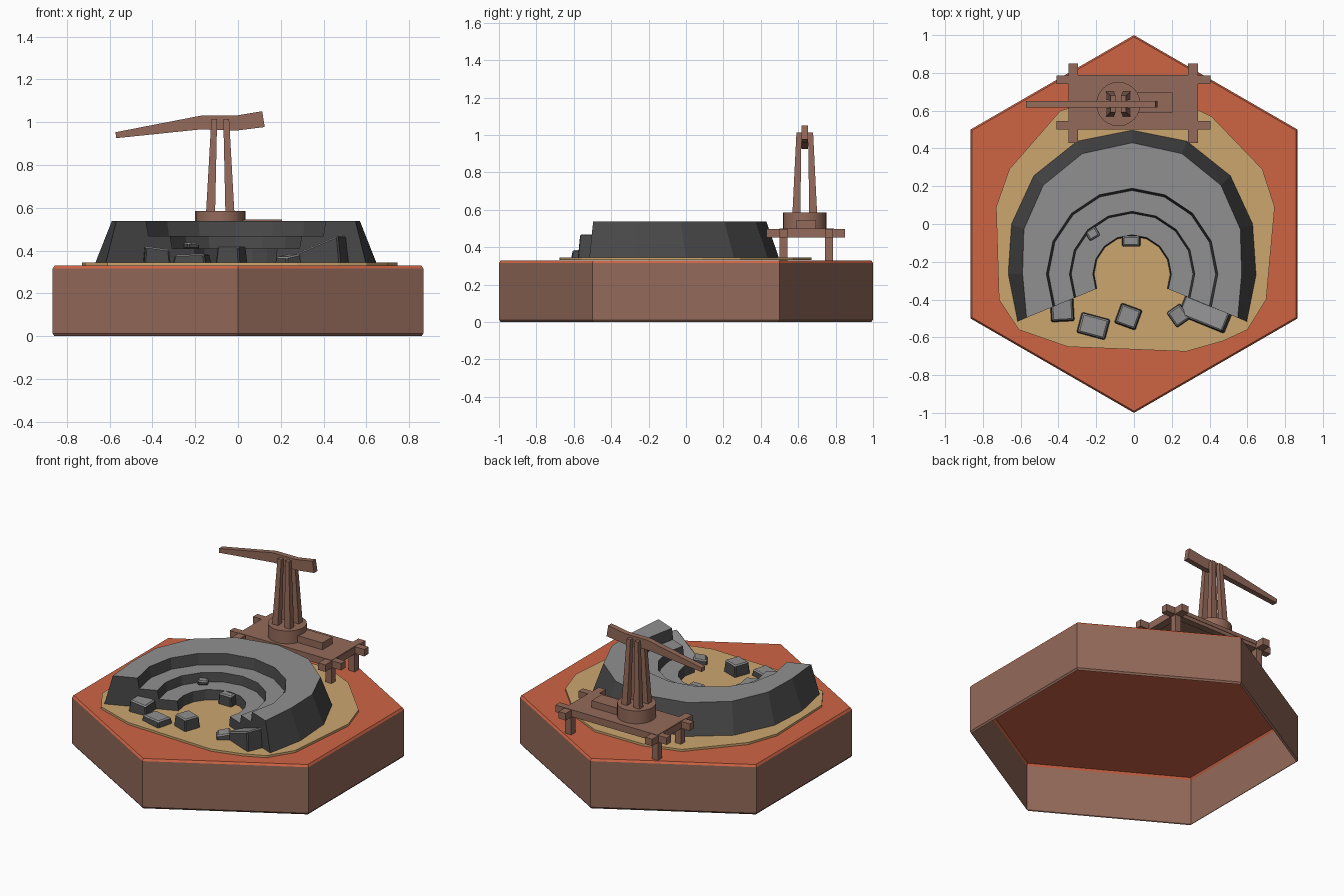
import bpy, bmesh
from math import sin, cos, radians, pi
from mathutils import Matrix, Vector

if "Cube" in bpy.data.objects:
    bpy.data.objects.remove(bpy.data.objects["Cube"])


def srgb(*c):
    return [((v / 255 + 0.055) / 1.055) ** 2.4 for v in c] + [1.0]


def material(name, *c):
    m = bpy.data.materials.new(name)
    m.diffuse_color = srgb(*c)
    m.use_nodes = True
    m.node_tree.nodes["Principled BSDF"].inputs["Base Color"].default_value = m.diffuse_color
    return m


CLAY = material("orange clay", 206, 100, 68)
WOOD = material("brown wood", 148, 106, 90)
SAND = material("sand", 204, 166, 111)
STONE = material("grey stone", 144, 144, 144)
DARK = material("dark stone", 72, 72, 72)


def finish(bm, name, mats, rule=None, smooth=False):
    """Turn a bmesh into an object; rule(face) picks the material slot."""
    bmesh.ops.recalc_face_normals(bm, faces=bm.faces)
    bm.normal_update()
    for f in bm.faces:
        f.smooth = smooth
        if rule:
            f.material_index = rule(f)
    me = bpy.data.meshes.new(name)
    bm.to_mesh(me)
    bm.free()
    for m in mats:
        me.materials.append(m)
    ob = bpy.data.objects.new(name, me)
    bpy.context.collection.objects.link(ob)
    return ob


def loft(bm, rings, closed=True, cap_start=True, cap_end=True):
    """Skin a list of equally long point rings."""
    vs = [[bm.verts.new(p) for p in r] for r in rings]
    n = len(vs[0])
    for a, b in zip(vs, vs[1:]):
        for i in range(n):
            j = (i + 1) % n
            bm.faces.new((a[i], a[j], b[j], b[i]))
    if cap_start:
        bm.faces.new(vs[0][::-1])
    if cap_end:
        bm.faces.new(vs[-1])


def box(name, x0, x1, y0, y1, z0, z1, mat=WOOD):
    bm = bmesh.new()
    loft(bm, [[(x0, y0, z), (x1, y0, z), (x1, y1, z), (x0, y1, z)] for z in (z0, z1)])
    return finish(bm, name, [mat])


def stone_side(f):
    return 0 if f.normal.z > 0.6 else 1


# Hexagonal base, open underneath, with softened top and bottom rims
def hexagon(r, z):
    return [(r * cos(radians(30 + 60 * i)), r * sin(radians(30 + 60 * i)), z) for i in range(6)]


bm = bmesh.new()
loft(bm, [hexagon(0.99, 0), hexagon(1, 0.012), hexagon(1, 0.316), hexagon(0.99, 0.33)],
     cap_start=False)
for f in bm.faces:  # rim and top are clay, walls are wood brown
    f.material_index = 0
finish(bm, "hex_base", [CLAY, WOOD], lambda f: 0 if f.calc_center_median().z > 0.318 else 1)

# Sand patch
patch = [(0.745, 0.09), (0.68, 0.29), (0.41, 0.57), (0.2, 0.67), (-0.15, 0.67), (-0.39, 0.6),
         (-0.66, 0.29), (-0.73, 0.09), (-0.715, -0.4), (-0.61, -0.56), (-0.35, -0.65),
         (0.275, -0.675), (0.47, -0.62), (0.6, -0.56), (0.7, -0.4)]
bm = bmesh.new()
loft(bm, [[(x, y, z) for x, y in patch] for z in (0.331, 0.345)], cap_start=False)
finish(bm, "sand_patch", [SAND])

# Stepped seating: a stair profile swept round, outer wall deeper at the back
TOP_R = [0.605, 0.58, 0.62, 0.665, 0.69, 0.695]
BASE_R = [0.66, 0.66, 0.695, 0.74, 0.765, 0.765]
rings = []
for i in range(11):
    a = radians(-22.5 + 22.5 * i)
    k = min(i, 10 - i)
    prof = [(0.2, 0.334), (0.208, 0.41), (0.322, 0.41), (0.332, 0.467), (0.442, 0.467),
            (0.454, 0.537), (TOP_R[k], 0.537), (BASE_R[k], 0.334)]
    rings.append([(-0.01 + r * cos(a), -0.265 + r * sin(a), z) for r, z in prof])
bm = bmesh.new()
loft(bm, rings)
finish(bm, "stepped_seating", [STONE, DARK], stone_side)


# Rubble: tapered, bevelled blocks, each with its own left and right height
def rock(name, x, y, z, sx, sy, hl, hr, rot, taper=0.88):
    bm = bmesh.new()
    hx, hy = sx / 2, sy / 2
    t = taper
    loft(bm, [[(-hx, -hy, 0), (hx, -hy, 0), (hx, hy, 0), (-hx, hy, 0)],
              [(-hx * t, -hy * t, hl), (hx * t, -hy * t, hr), (hx * t, hy * t, hr), (-hx * t, hy * t, hl)]])
    bmesh.ops.bevel(bm, geom=bm.edges[:], offset=0.007, segments=1, affect='EDGES')
    bm.transform(Matrix.Translation((x, y, z)) @ Matrix.Rotation(radians(rot), 4, 'Z'))
    finish(bm, name, [STONE, DARK], stone_side)


rock("rock_left_end", -0.38, -0.455, 0.335, 0.125, 0.125, 0.085, 0.07, 3)
rock("rock_front_slab", -0.215, -0.54, 0.335, 0.16, 0.115, 0.045, 0.05, -15)
rock("rock_front_block", -0.03, -0.49, 0.335, 0.12, 0.115, 0.085, 0.085, -20)
rock("rock_on_seat", -0.22, -0.05, 0.408, 0.065, 0.06, 0.03, 0.025, 30)
rock("rock_inner", -0.015, -0.09, 0.338, 0.1, 0.06, 0.075, 0.075, 0)
rock("rock_right_slab", 0.375, -0.475, 0.335, 0.27, 0.12, 0.04, 0.135, -22)
rock("rock_right_small", 0.235, -0.485, 0.335, 0.09, 0.1, 0.035, 0.05, 35)

# Crane platform: deck, crossed beams and legs
box("deck", -0.345, 0.335, 0.5, 0.79, 0.475, 0.5)
for n, (y0, y1) in {"front": (0.5, 0.545), "back": (0.742, 0.787)}.items():
    box(n + "_beam", -0.41, 0.405, y0, y1, 0.452, 0.498)
    for s, x in (("left", -0.322), ("right", 0.312)):
        box(f"{n}_{s}_leg", x - 0.022, x + 0.022, y0 + 0.001, y1 - 0.001, 0.33, 0.455)
for s, x in (("left", -0.322), ("right", 0.312)):
    box(s + "_beam", x - 0.026, x + 0.026, 0.43, 0.85, 0.451, 0.497)
box("deck_block", -0.08, 0.205, 0.59, 0.695, 0.498, 0.546)

# Turntable
CX, CY = -0.083, 0.635
bm = bmesh.new()
loft(bm, [[(CX + 0.117 * cos(2 * pi * i / 24), CY + 0.117 * sin(2 * pi * i / 24), z)
           for i in range(24)] for z in (0.495, 0.585)])
table = finish(bm, "turntable", [WOOD])
bpy.context.view_layer.objects.active = table
table.select_set(True)
bpy.ops.object.shade_smooth_by_angle(angle=radians(30))

# Four posts leaning inwards
for i, (sx, sy) in enumerate(((-1, -1), (1, -1), (1, 1), (-1, 1))):
    bm = bmesh.new()
    loft(bm, [[(CX + sx * ox + u * h, CY + sy * oy + v * h, z)
               for u, v in ((-1, -1), (1, -1), (1, 1), (-1, 1))]
              for z, ox, oy, h in ((0.58, 0.045, 0.045, 0.021), (1.014, 0.028, 0.031, 0.0135))])
    finish(bm, f"post_{i + 1}", [WOOD])

# Boom: side profile extruded across
side = [(-0.57, 0.925), (-0.175, 0.966), (-0.012, 0.96), (0.125, 0.977),
        (0.113, 1.051), (-0.012, 1.03), (-0.175, 1.03), (-0.572, 0.953)]
bm = bmesh.new()
loft(bm, [[(x, y, z) for x, z in side] for y in (CY - 0.0175, CY + 0.0175)])
finish(bm, "boom", [WOOD])
